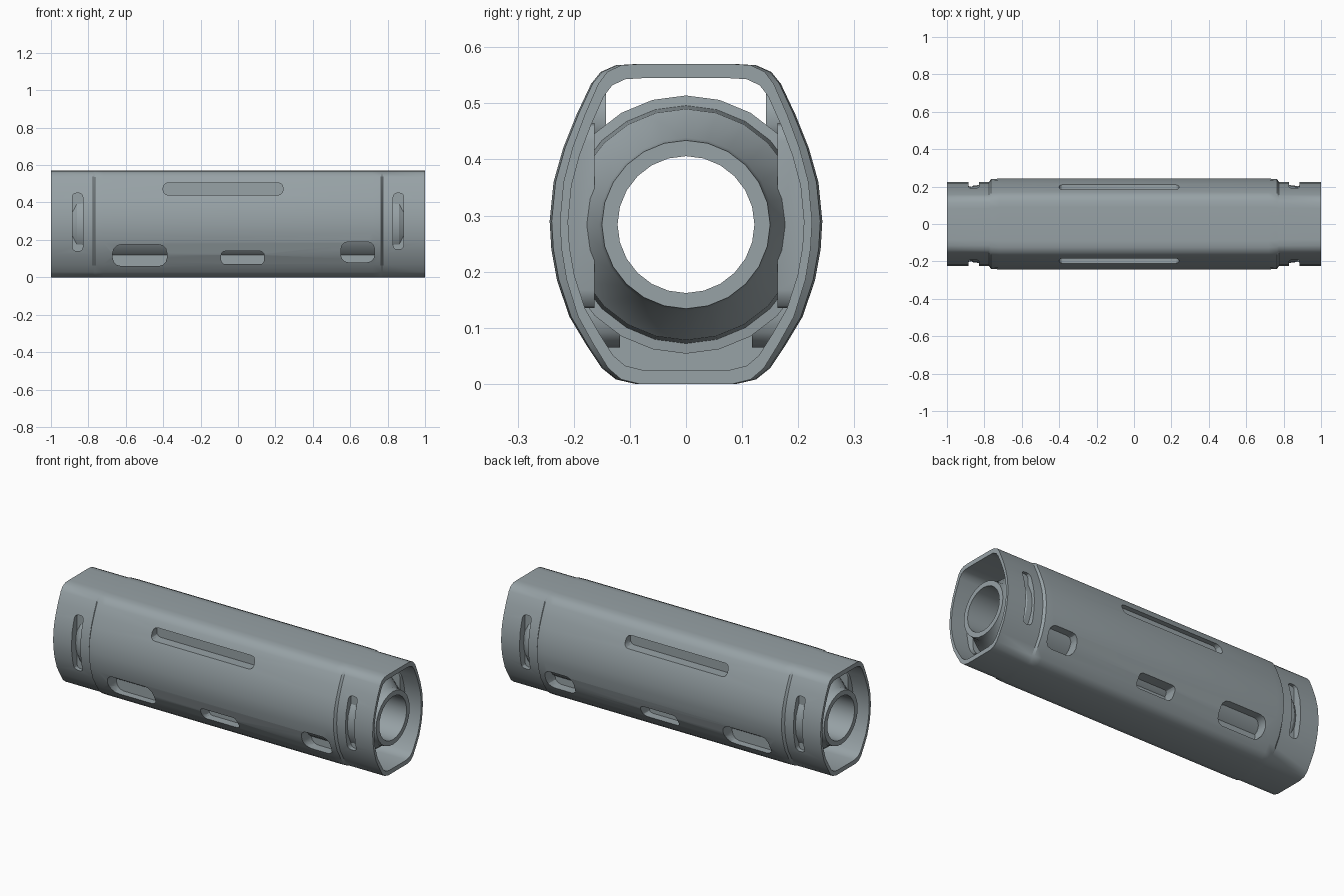
import bpy, bmesh, math

if "Cube" in bpy.data.objects:
    bpy.data.objects.remove(bpy.data.objects["Cube"])

# Half of the outer cross-section (y, z), bottom to top
HALF = [(0.09, 0.0), (0.125, 0.008), (0.15, 0.028), (0.178, 0.07), (0.208, 0.12),
        (0.23, 0.185), (0.24, 0.24), (0.243, 0.29), (0.236, 0.36), (0.219, 0.42),
        (0.195, 0.48), (0.169, 0.535), (0.152, 0.556), (0.125, 0.568), (0.09, 0.57)]
PROFILE = HALF + [(-y, z) for y, z in reversed(HALF)]

metal = bpy.data.materials.new("dark_grey_metal")
metal.diffuse_color = (0.31, 0.36, 0.38, 1)
metal.use_nodes = True
metal.node_tree.nodes["Principled BSDF"].inputs["Base Color"].default_value = metal.diffuse_color


def ring(x, sy, z0=0.0, sz=1.0):
    return [(x, y * sy, z0 + z * sz) for y, z in PROFILE]


def circle(x, r, n=24, zc=0.284):
    return [(x, r * math.cos(2 * math.pi * i / n), zc + r * math.sin(2 * math.pi * i / n))
            for i in range(n)]


def finish(bm, name):
    bmesh.ops.recalc_face_normals(bm, faces=bm.faces[:])
    me = bpy.data.meshes.new(name)
    bm.to_mesh(me)
    bm.free()
    me.materials.append(metal)
    ob = bpy.data.objects.new(name, me)
    bpy.context.collection.objects.link(ob)
    return ob


def prism(bm, a, b):
    """Closed prism between two matching outlines."""
    a = [bm.verts.new(p) for p in a]
    b = [bm.verts.new(p) for p in b]
    bm.faces.new(a)
    bm.faces.new(b)
    for i in range(len(a)):
        j = (i + 1) % len(a)
        bm.faces.new((a[i], a[j], b[j], b[i]))


def loft(name, rings):
    """Skin a closed loop of rings."""
    bm = bmesh.new()
    vr = [[bm.verts.new(p) for p in r] for r in rings]
    for a, b in zip(vr, vr[1:] + vr[:1]):
        for i in range(len(a)):
            j = (i + 1) % len(a)
            bm.faces.new((a[i], a[j], b[j], b[i]))
    return finish(bm, name)


def blocks(name, items):
    """Rounded-corner blocks (x0, x1, z0, z1, radius, y0), on both sides."""
    bm = bmesh.new()
    for x0, x1, z0, z1, r, y0 in items:
        pts = []
        for cx, cz, a0 in ((x1 - r, z1 - r, 0), (x0 + r, z1 - r, 90),
                           (x0 + r, z0 + r, 180), (x1 - r, z0 + r, 270)):
            for k in range(4):
                a = math.radians(a0 + 30 * k)
                pts.append((cx + r * math.cos(a), cz + r * math.sin(a)))
        for s in (1, -1):
            prism(bm, [(x, s * y0, z) for x, z in pts], [(x, s * 0.35, z) for x, z in pts])
    return finish(bm, name)


def boolean(ob, other, op):
    m = ob.modifiers.new(op, 'BOOLEAN')
    m.operation = op
    m.object = other
    m.solver = 'EXACT'
    bpy.context.view_layer.objects.active = ob
    bpy.ops.object.modifier_apply(modifier=m.name)


def smooth(ob, deg=30):
    bpy.ops.object.select_all(action='DESELECT')
    ob.select_set(True)
    bpy.context.view_layer.objects.active = ob
    bpy.ops.object.shade_smooth_by_angle(angle=math.radians(deg))


# Outer shell: wider middle, narrower end collars, hollow inside
END, INN = 0.925, 0.865
shell = loft("outer_shell", [
    ring(-1, END), ring(-0.775, END), ring(-0.765, 0.985), ring(-0.72, 1),
    ring(0.72, 1), ring(0.765, 0.985), ring(0.775, END), ring(1, END),
    ring(1, INN, 0.025, 0.912), ring(-1, INN, 0.025, 0.912)])

# Slots: side windows, lower vents and the collar slots
slots = [(-0.40, 0.24, 0.44, 0.505, 0.025, 0.155),
         (-0.67, -0.38, 0.06, 0.175, 0.045, 0.13),
         (-0.09, 0.14, 0.07, 0.14, 0.022, 0.13),
         (0.55, 0.73, 0.08, 0.19, 0.04, 0.13),
         (-0.885, -0.83, 0.14, 0.45, 0.02, 0.175),
         (0.83, 0.885, 0.15, 0.45, 0.02, 0.175)]
cutter = blocks("slot_cutter", slots)
boolean(shell, cutter, 'DIFFERENCE')

# Pocket walls lining the slots, trimmed to the inside of the shell
liners = blocks("slot_pockets", [(a - .015, b + .015, c - .015, d + .015, r + .012, y - .012)
                                 for a, b, c, d, r, y in slots])
bm = bmesh.new()
prism(bm, ring(-0.95, 0.9, 0.01, 0.965), ring(0.95, 0.9, 0.01, 0.965))
envelope = finish(bm, "envelope_helper")
boolean(liners, envelope, 'INTERSECT')
boolean(liners, cutter, 'DIFFERENCE')

# Inner tube with tapered noses and a retaining flange near each end
half = [(0.74, 0.212), (0.742, 0.23), (0.755, 0.23), (0.757, 0.212),
        (0.86, 0.206), (0.93, 0.155), (0.97, 0.15), (0.97, 0.122)]
tube = loft("inner_tube", [circle(x, r) for x, r in half]
            + [circle(-x, r) for x, r in reversed(half)])

# Low bulkheads holding the tube inside the shell
bm = bmesh.new()
lo = [(-0.125, 0.02), (0.125, 0.02), (0.19, 0.14), (-0.19, 0.14)]
for x in (-0.3, 0.4):
    prism(bm, [(x, y, z) for y, z in lo], [(x + 0.02, y, z) for y, z in lo])
finish(bm, "lower_bulkheads")

for ob in (cutter, envelope):
    bpy.data.objects.remove(ob, do_unlink=True)
for ob in (shell, liners, tube):
    smooth(ob)
